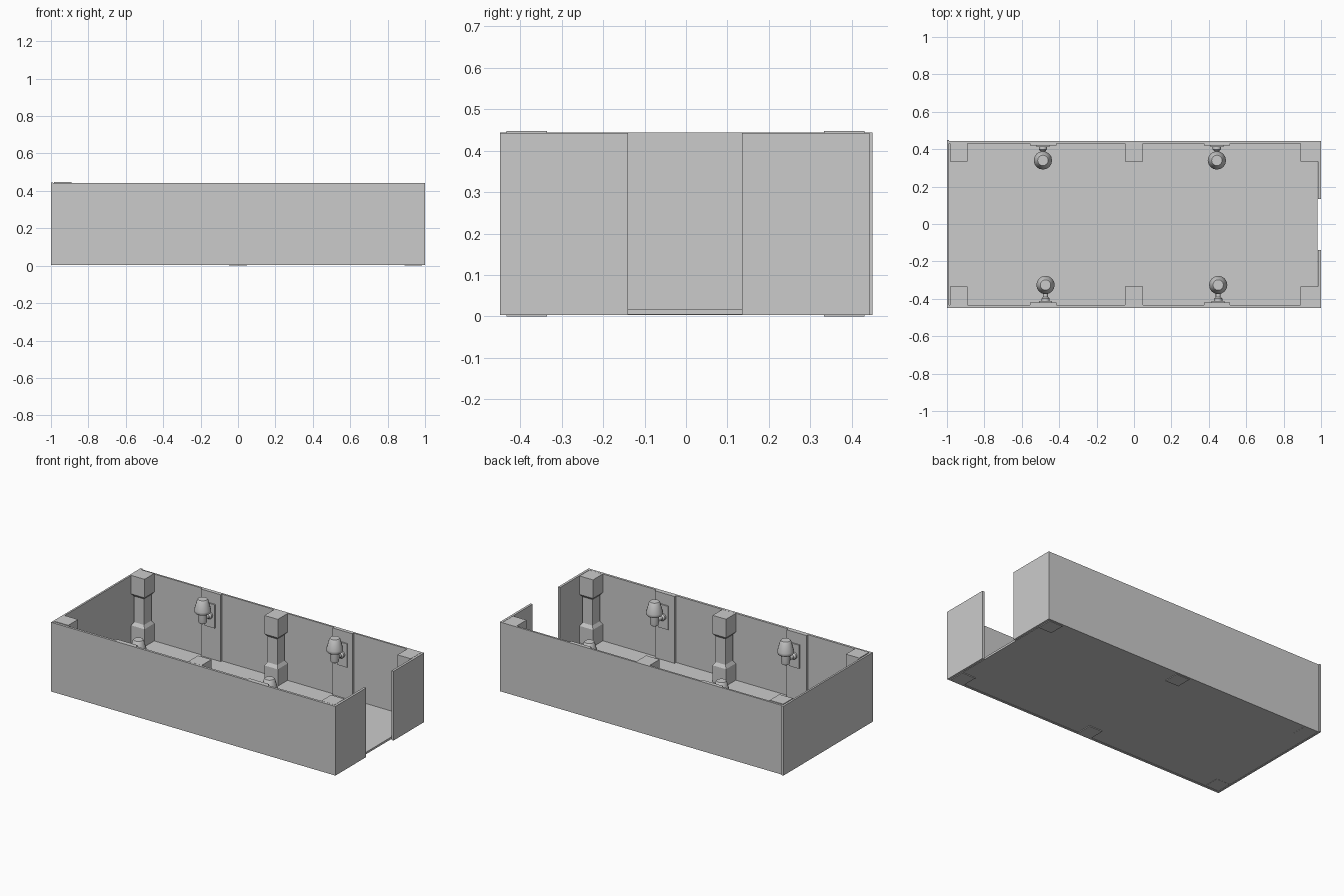
import bpy, bmesh, math
from mathutils import Matrix

if "Cube" in bpy.data.objects:
    bpy.data.objects.remove(bpy.data.objects["Cube"])

grey = bpy.data.materials.new("plain_grey")
grey.diffuse_color = (0.6, 0.6, 0.6, 1)
grey.use_nodes = True
grey.node_tree.nodes["Principled BSDF"].inputs["Base Color"].default_value = grey.diffuse_color


def finish(name, bm, smooth=False):
    bmesh.ops.recalc_face_normals(bm, faces=bm.faces)
    me = bpy.data.meshes.new(name)
    bm.to_mesh(me)
    bm.free()
    me.materials.append(grey)
    ob = bpy.data.objects.new(name, me)
    bpy.context.collection.objects.link(ob)
    if smooth:
        bpy.ops.object.select_all(action='DESELECT')
        ob.select_set(True)
        bpy.context.view_layer.objects.active = ob
        bpy.ops.object.shade_smooth_by_angle(angle=math.radians(35))
    return ob


def box(name, x0, x1, y0, y1, z0, z1):
    bm = bmesh.new()
    m = Matrix.Translation(((x0 + x1) / 2, (y0 + y1) / 2, (z0 + z1) / 2))
    m = m @ Matrix.Diagonal((x1 - x0, y1 - y0, z1 - z0, 1))
    bmesh.ops.create_cube(bm, size=1, matrix=m)
    return finish(name, bm)


def loft(bm, rings):
    """Skin a list of equal-length point rings and cap both ends."""
    vs = [[bm.verts.new(p) for p in r] for r in rings]
    n = len(vs[0])
    for a, b in zip(vs, vs[1:]):
        for i in range(n):
            j = (i + 1) % n
            bm.faces.new((a[i], a[j], b[j], b[i]))
    bm.faces.new(vs[0][::-1])
    bm.faces.new(vs[-1])


def lathe(name, profile, matrix, n=16):
    bm = bmesh.new()
    loft(bm, [[(r * math.cos(math.tau * i / n), r * math.sin(math.tau * i / n), z)
               for i in range(n)] for r, z in profile])
    bm.transform(matrix)
    return finish(name, bm, True)


def column(name, cx, cy, z0):
    # wide base, narrower shaft, wide capital, joined by short slopes
    bm = bmesh.new()
    rings = []
    for inset, z in ((0, 0), (0, .125), (.012, .145), (.012, .31), (0, .325), (0, .443)):
        hx, hy = .047 - inset, .049 - inset
        rings.append([(cx + sx * hx, cy + sy * hy, z0 + z)
                      for sx, sy in ((-1, -1), (1, -1), (1, 1), (-1, 1))])
    loft(bm, rings)
    finish(name, bm)


# floor and walls, with a doorway on the right
box("floor", -.99, .98, -.438, .435, .005, .018)
box("front_wall", -.995, .995, -.449, -.434, .003, .443)
box("back_wall", -.995, .995, .431, .443, .003, .443)
box("left_wall", -1, -.988, -.449, .45, .003, .444)
box("right_wall_front", .985, 1, -.449, -.14, .003, .443)
box("right_wall_back", .985, 1, .135, .443, .003, .443)

# columns along both long walls
for cx, tag, z0 in ((-.938, "left", .004), (0, "middle", 0), (.936, "right", 0)):
    column("back_column_" + tag, cx, .382, z0)
    column("front_column_" + tag, cx, -.384, z0)

# wall panels with lamps
for side, tag, lamps in ((1, "back", (-.487, .443)), (-1, "front", (-.473, .45))):
    for px, lx, end in ((-.485, lamps[0], "left"), (.443, lamps[1], "right")):
        label = f"{tag}_{end}"
        ly = .34 if side > 0 else -.326
        face = side * .419
        box("panel_" + label, px - .07, px + .07,
            min(face, side * .436), max(face, side * .436), .015, .443)
        # small plate behind the lamp
        edge = side * .411
        box("lamp_plate_" + label, lx - .035, lx + .035,
            min(face, edge), max(face, edge), .222, .372)
        # horizontal arm from the plate to the cup
        rot = Matrix.Rotation(math.radians(90 * side), 4, 'X')
        reach = abs(edge - ly)
        lathe("lamp_arm_" + label,
              [(.022, 0), (.022, .012), (.013, .022), (.013, reach)],
              Matrix.Translation((lx, edge, .298)) @ rot, 12)
        # cup and shade
        at = Matrix.Translation((lx, ly, 0))
        lathe("lamp_cup_" + label,
              [(.012, .272), (.024, .28), (.027, .3), (.027, .355)], at)
        lathe("lamp_shade_" + label,
              [(.044, .342), (.049, .35), (.049, .362), (.033, .42), (.028, .428)], at)
